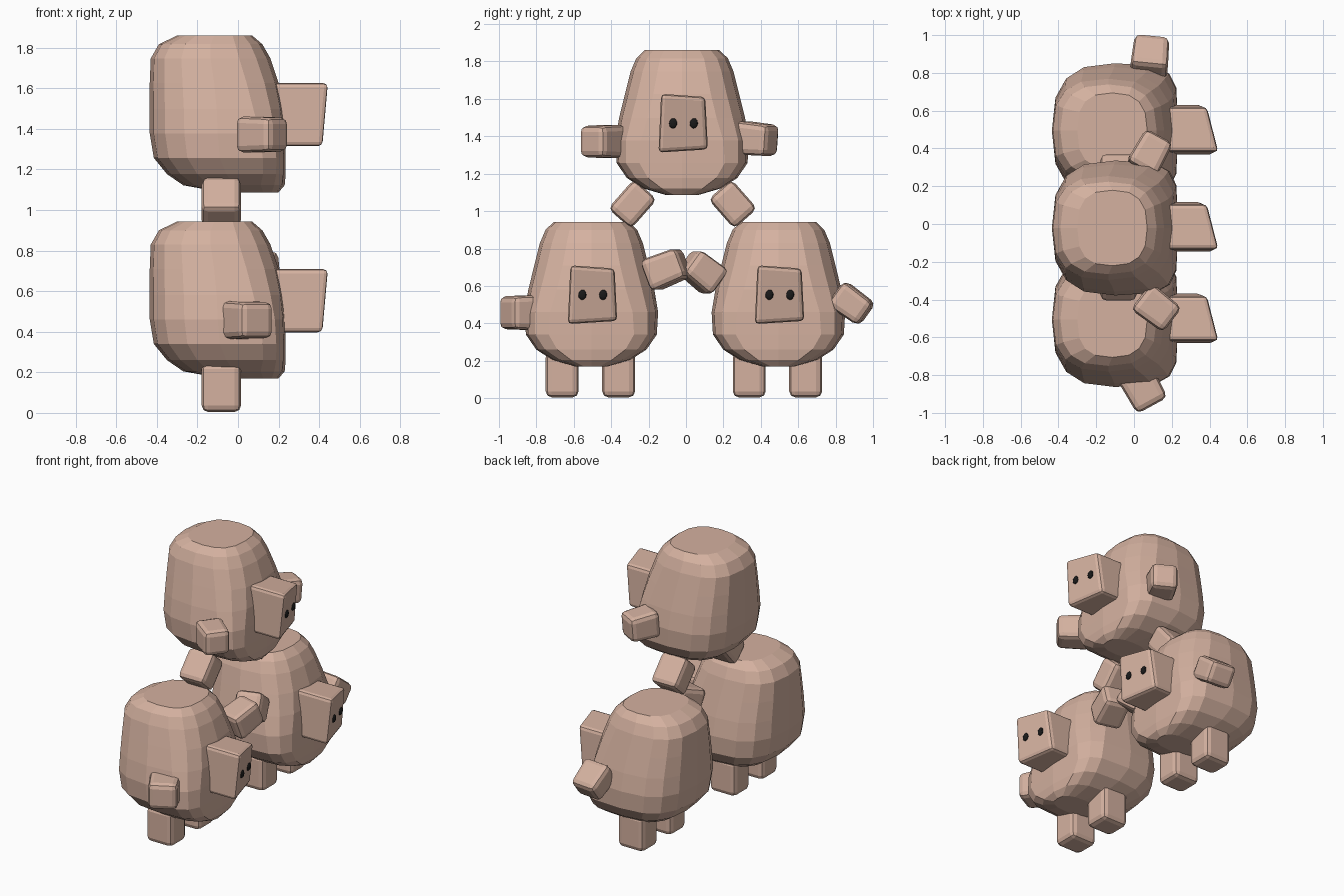
import bpy, bmesh
from math import cos, sin, pi
from mathutils import Vector, Matrix

if "Cube" in bpy.data.objects:
    bpy.data.objects.remove(bpy.data.objects["Cube"])


def material(name, color):
    m = bpy.data.materials.new(name)
    m.diffuse_color = color
    m.use_nodes = True
    m.node_tree.nodes["Principled BSDF"].inputs["Base Color"].default_value = m.diffuse_color
    return m


SKIN = material("tan", (0.66, 0.44, 0.35, 1))
BLACK = material("black", (0.01, 0.01, 0.01, 1))


def finish(bm, name, mat):
    bmesh.ops.recalc_face_normals(bm, faces=bm.faces)
    me = bpy.data.meshes.new(name)
    bm.to_mesh(me)
    bm.free()
    me.materials.append(mat)
    ob = bpy.data.objects.new(name, me)
    bpy.context.collection.objects.link(ob)
    return ob


# body rings: z, back x, front x, half width, front squareness
RINGS = [
    (0.17, -0.08, 0.20, 0.09, 2.5),
    (0.205, -0.27, 0.23, 0.21, 3.0),
    (0.26, -0.35, 0.235, 0.295, 4.0),
    (0.34, -0.415, 0.235, 0.35, 4.5),
    (0.46, -0.435, 0.235, 0.357, 4.0),
    (0.58, -0.435, 0.225, 0.337, 3.2),
    (0.71, -0.435, 0.20, 0.305, 2.8),
    (0.83, -0.43, 0.16, 0.275, 2.6),
    (0.90, -0.39, 0.12, 0.245, 2.6),
    (0.943, -0.30, 0.07, 0.20, 2.6),
]
SIDES = 16


def power(v, n):
    return abs(v) ** (2 / n) * (1 if v >= 0 else -1)


def body(origin):
    bm = bmesh.new()
    rings = []
    for z, x0, x1, hw, front in RINGS:
        cx, hx = (x0 + x1) / 2, (x1 - x0) / 2
        ring = []
        for i in range(SIDES):
            a = 2 * pi * i / SIDES
            n = front if cos(a) > 0 else 2.7
            p = Vector((cx + hx * power(cos(a), n), -0.006 + hw * power(sin(a), n), z))
            ring.append(bm.verts.new(p + origin))
        rings.append(ring)
    for a, b in zip(rings, rings[1:]):
        for i in range(SIDES):
            j = (i + 1) % SIDES
            bm.faces.new((a[i], a[j], b[j], b[i]))
    bm.faces.new(rings[0][::-1])
    bm.faces.new(rings[-1])
    finish(bm, "body", SKIN)


def soft_box(name, center, axis, size, up=(0, 0, 1), taper=0.92):
    # rounded block: size = length along axis, width, thickness
    u = Vector(axis).normalized()
    v = Vector(up).cross(u).normalized()
    w = u.cross(v)
    rot = Matrix((u, v, w)).transposed()
    bm = bmesh.new()
    bmesh.ops.create_cube(bm, size=1)
    for p in bm.verts:
        s = taper if p.co.x > 0 else 1
        local = Vector((p.co.x * size[0], p.co.y * size[1] * s, p.co.z * size[2] * s))
        p.co = rot @ local + Vector(center)
    bmesh.ops.bevel(bm, geom=bm.edges[:], offset=0.032, segments=2, profile=0.5, affect='EDGES')
    finish(bm, name, SKIN)


def face_x(y, z):
    # slanted plane of the face
    return 0.403 - 0.25 * y + 0.1 * (z - 0.55)


def head(origin):
    bm = bmesh.new()
    bmesh.ops.create_cube(bm, size=2)
    for p in bm.verts:
        sx, sy, sz = p.co
        y = sy * (0.118 if sz > 0 else 0.132)
        z = 0.553 + sz * (0.157 if sy < 0 else 0.14)
        x = face_x(y, z) if sx > 0 else 0.1
        p.co = Vector((x, y, z)) + origin
    bmesh.ops.bevel(bm, geom=bm.edges[:], offset=0.022, segments=2, profile=0.5, affect='EDGES')
    finish(bm, "head", SKIN)
    # eyes
    for y in (-0.055, 0.056):
        bm = bmesh.new()
        bmesh.ops.create_icosphere(bm, subdivisions=2, radius=1)
        bmesh.ops.scale(bm, vec=(0.012, 0.023, 0.028), verts=bm.verts)
        bmesh.ops.translate(bm, vec=Vector((face_x(y, 0.553), y, 0.553)) + origin, verts=bm.verts)
        finish(bm, "eye", BLACK)


# three stacked animals
LEFT, RIGHT, TOP = Vector((0, -0.5, 0)), Vector((0, 0.5, 0)), Vector((0, -0.015, 0.917))
for o in (LEFT, RIGHT, TOP):
    body(o)
    head(o)

# arms: centre, outward axis, size
ARMS = [
    ((0.045, -0.865, 0.457), (0.48, -0.88, 0.0), (0.22, 0.20, 0.19)),
    ((0.10, -0.105, 0.69), (0.25, 0.90, 0.36), (0.21, 0.19, 0.18)),
    ((0.04, 0.085, 0.675), (0.25, -0.75, 0.60), (0.20, 0.19, 0.17)),
    ((0.085, 0.885, 0.505), (0.08, 0.80, -0.58), (0.20, 0.20, 0.16)),
    ((0.12, -0.445, 1.372), (0.79, -0.61, 0.0), (0.21, 0.18, 0.18)),
    ((0.085, 0.375, 1.385), (0.48, 0.87, -0.08), (0.20, 0.18, 0.18)),
]
for c, axis, size in ARMS:
    soft_box("arm", c, axis, size)

# standing feet
for o in (LEFT, RIGHT):
    for s in (-1, 1):
        soft_box("foot", (-0.082, o.y - 0.011 + s * 0.151, 0.127), (0, 0, -1),
                 (0.245, 0.176, 0.194), up=(1, 0, 0), taper=1.0)

# splayed feet of the top animal
for s in (-1, 1):
    soft_box("foot", (-0.082, -0.018 + s * 0.268, 1.038), (0, s * 0.66, -0.75),
             (0.21, 0.165, 0.194), up=(1, 0, 0), taper=1.0)
